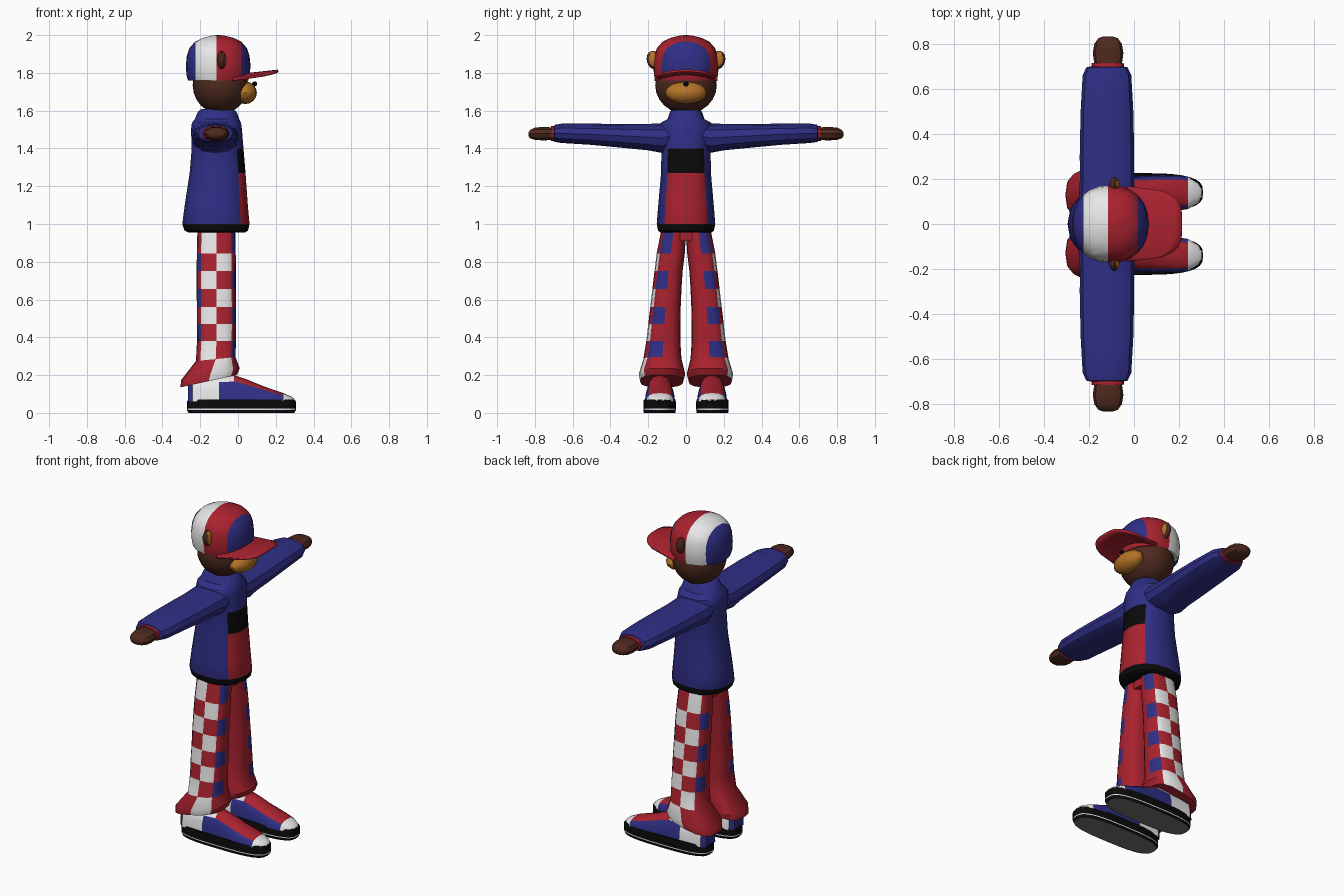
import bpy, bmesh
from math import cos, sin, pi, radians, copysign
from mathutils import Matrix, Vector

if "Cube" in bpy.data.objects:
    bpy.data.objects.remove(bpy.data.objects["Cube"])

COLOURS = {
    "blue": (0.028, 0.028, 0.24), "red": (0.40, 0.016, 0.028), "white": (0.8, 0.8, 0.8),
    "black": (0.003, 0.003, 0.003), "brown": (0.075, 0.022, 0.013),
    "orange": (0.46, 0.17, 0.02), "grey": (0.17, 0.17, 0.17)}
MATS = {}
for key, rgb in COLOURS.items():
    mat = bpy.data.materials.new(key)
    mat.use_nodes = True
    mat.diffuse_color = (*rgb, 1)
    bsdf = mat.node_tree.nodes["Principled BSDF"]
    bsdf.inputs["Base Color"].default_value = (*rgb, 1)
    bsdf.inputs["Roughness"].default_value = 0.8
    MATS[key] = mat


def finish(bm, name, rule, mirror=False, angle=35):
    """Turn bm into an object; rule is a colour or a function face -> colour."""
    bmesh.ops.recalc_face_normals(bm, faces=bm.faces[:])
    bm.faces.index_update()
    mesh = bpy.data.meshes.new(name)
    slots = []
    for f in bm.faces:
        colour = rule if isinstance(rule, str) else rule(f)
        if colour not in slots:
            slots.append(colour)
            mesh.materials.append(MATS[colour])
        f.material_index = slots.index(colour)
    bm.to_mesh(mesh)
    bm.free()
    obj = bpy.data.objects.new(name, mesh)
    bpy.context.collection.objects.link(obj)
    bpy.ops.object.select_all(action='DESELECT')
    obj.select_set(True)
    bpy.context.view_layer.objects.active = obj
    bpy.ops.object.shade_smooth_by_angle(angle=radians(angle))
    if mirror:
        mod = obj.modifiers.new("Mirror", 'MIRROR')
        mod.use_axis = (False, True, False)
    return obj


def oval(seg, ra, rb, n=2.0, span=2 * pi):
    """Rounded-box outline as (a, b) pairs."""
    power = lambda v: copysign(abs(v) ** (2 / n), v)
    return [(ra * power(cos(span * k / seg)), rb * power(sin(span * k / seg)))
            for k in range(seg)]


def loft(rings):
    """Skin closed rings; face index // ring size gives the row, % gives the column."""
    bm = bmesh.new()
    loops = [[bm.verts.new(p) for p in ring] for ring in rings]
    n = len(loops[0])
    for a, b in zip(loops, loops[1:]):
        for j in range(n):
            bm.faces.new((a[j], a[(j + 1) % n], b[(j + 1) % n], b[j]))
    bm.faces.new(loops[0])
    bm.faces.new(loops[-1])
    return bm


def ellipsoid(name, centre, radii, rule, mirror=False, seg=20, tilt=0):
    bm = bmesh.new()
    m = (Matrix.Translation(centre) @ Matrix.Rotation(tilt, 4, 'X')
         @ Matrix.Diagonal((*radii, 1)) @ Matrix.Rotation(pi / 2, 4, 'Y'))
    bmesh.ops.create_uvsphere(bm, u_segments=seg, v_segments=seg // 2, radius=1, matrix=m)
    bm.normal_update()
    return finish(bm, name, rule, mirror)


# Head
ellipsoid("head", (-0.093, 0, 1.735), (0.147, 0.163, 0.152), "brown", seg=24)
ellipsoid("muzzle", (0.038, 0, 1.695), (0.062, 0.11, 0.06), "orange", seg=16)
ellipsoid("nose", (0.088, 0, 1.742), (0.014, 0.014, 0.014), "black", seg=8)
ellipsoid("ears", (-0.087, 0.17, 1.868), (0.024, 0.038, 0.05),
          lambda f: "orange" if f.normal.x > 0.8 else "brown", True, 16, -0.25)

# Cap crown, cut along the panel borders
CROWN = [(1.76, .16), (1.79, .168), (1.84, .171), (1.89, .166), (1.93, .153),
         (1.965, .123), (1.985, .083), (1.997, .035), (2.0, .01)]
bm = loft([[(x - 0.105, y, z) for x, y in oval(24, r, r * 1.01, 2.2)] for z, r in CROWN])
for co, no in [((-0.225, 0, 0), (1, 0, 0)), ((-0.115, 0, 0), (1, 0, 0)),
               ((0.015, 0, 0), (1, 0, 0)), ((0, 0.135, 0), (0, 1, 0)),
               ((0, -0.135, 0), (0, 1, 0))]:
    bmesh.ops.bisect_plane(bm, geom=bm.verts[:] + bm.edges[:] + bm.faces[:],
                           plane_co=co, plane_no=no)


def crown_colour(f):
    c = f.calc_center_median()
    if c.x < -0.225:
        return "blue"
    if c.x < -0.115:
        return "white"
    return "blue" if c.x > 0.015 and abs(c.y) < 0.135 and c.z > 1.79 else "red"


finish(bm, "cap_crown", crown_colour)

# Cap brim, drooping at the sides
bm = bmesh.new()
bmesh.ops.create_grid(bm, x_segments=6, y_segments=16, size=1)
for v in bm.verts:
    u, w = (v.co.x + 1) / 2, v.co.y
    tip = -0.03 + 0.243 * max(0, 1 - abs(w) ** 4) ** 0.5
    x, y = -0.03 + u * (tip + 0.03), 0.167 * w
    v.co = (x, y, 1.788 + 0.11 * x - 0.8 * y * y)
bmesh.ops.remove_doubles(bm, verts=bm.verts[:], dist=0.0005)
brim = finish(bm, "cap_brim", "red")
solid = brim.modifiers.new("Thickness", 'SOLIDIFY')
solid.thickness = 0.012
solid.offset = 0

# Sweater body: z, centre x, radius x, radius y
BODY = [(.955, -.113, .15, .135), (.965, -.115, .168, .148), (1.0, -.117, .178, .155),
        (1.1, -.115, .167, .147), (1.27, -.108, .148, .132), (1.4, -.108, .137, .13),
        (1.5, -.114, .135, .148), (1.535, -.114, .13, .135), (1.555, -.111, .118, .098),
        (1.595, -.11, .102, .084), (1.61, -.11, .08, .068)]
bm = loft([[(cx + x, y, z) for x, y in oval(16, rx, ry, 2.3)] for z, cx, rx, ry in BODY])


def body_colour(f):
    row, col = divmod(f.index, 16)
    if row < 2 or f.index == 160:
        return "black"
    if col in (0, 1, 14, 15) and row < 5:
        return "black" if row == 4 else "red"
    return "blue"


finish(bm, "sweater_body", body_colour)


def limb(name, sections, cx, colour, seg):
    """Mirrored limb along y from sections (y, centre z, radius x, radius z)."""
    bm = loft([[(cx + x, y, cz + z) for x, z in oval(seg, rx, rz, 2.3)]
               for y, cz, rx, rz in sections])
    finish(bm, name, colour, True)


# Arms
limb("sleeves", [(.08, 1.465, .12, .07), (.13, 1.455, .125, .078), (.2, 1.46, .12, .07),
                 (.3, 1.465, .121, .065), (.5, 1.475, .117, .056), (.66, 1.48, .108, .051),
                 (.695, 1.48, .092, .045), (.7, 1.48, .07, .035)], -0.12, "blue", 12)
limb("cuffs", [(.68, 1.479, .074, .042), (.715, 1.479, .071, .04)], -0.117, "red", 12)
limb("hands", [(.7, 1.478, .06, .035), (.76, 1.478, .068, .037), (.8, 1.478, .061, .034),
               (.825, 1.476, .043, .023), (.833, 1.475, .02, .012)], -0.115, "brown", 10)

# Trousers: z, inner y, outer y, centre x, radius x, slope
LEG = [(.97, .0, .13, -.115, .1, 0), (.845, .006, .155, -.115, .103, 0),
       (.75, .018, .167, -.115, .104, 0), (.655, .024, .178, -.115, .104, 0),
       (.56, .028, .189, -.114, .104, 0), (.47, .03, .2, -.114, .104, 0),
       (.38, .03, .21, -.114, .103, 0), (.285, .024, .226, -.118, .105, .1),
       (.205, .004, .25, -.146, .155, .2), (.168, .014, .243, -.155, .15, .22)]
bm = loft([[(cx + x, (a + b) / 2 + y, z + slope * x) for x, y in oval(16, rx, (b - a) / 2, 2.8)]
           for z, a, b, cx, rx, slope in LEG])


def leg_colour(f):
    row, col = divmod(f.index, 16)
    odd = row % 2 == 1
    if row > 6:
        return "white" if col in (2, 3) and row < 9 else "red"
    if col in (0, 1, 6, 7):
        return "blue" if odd == (col > 5) else "red"
    if col in (2, 3, 4, 5):
        return "white" if odd == (col < 4) else "red"
    return "red"


finish(bm, "trouser_legs", leg_colour, True)
bm = loft([[(x - 0.115, y, z) for x, y in oval(16, .095, ry, 2.5)]
           for z, ry in [(.91, .06), (.93, .11), (.97, .12)]])
finish(bm, "trouser_hips", "red")

# Shoe uppers: x, half width, top height
UPPER = [(-.265, .045, .165), (-.24, .065, .19), (-.1, .072, .195), (-.02, .073, .2),
         (.04, .076, .18), (.12, .08, .147), (.18, .08, .125), (.24, .072, .105),
         (.285, .045, .085), (.3, .02, .072)]
rings = []
for x, w, top in UPPER:
    arc = oval(8, w, top - 0.06, 2.5, pi) + [(-w, 0)]
    rings.append([(x, 0.138 + y, 0.06 + z) for y, z in arc])
bm = loft(rings)


def shoe_colour(f):
    row, col = divmod(f.index, 9)
    top = 2 <= col <= 5
    if row == 1 or row >= 7 and f.index != 81:
        return "white"
    if row == 2:
        return "white" if top else "blue"
    return "red" if top and row > 2 and f.index != 81 else "blue"


finish(bm, "shoe_uppers", shoe_colour, True)

# Shoe soles with a thin pale welt line
SOLE = [(0, .97), (.016, 1), (.022, 1), (.06, 1), (.07, .97)]
bm = loft([[(0.018 + x, 0.14 + y, z) for x, y in oval(32, .289 * s, .086 * s, 3)]
           for z, s in SOLE])


def sole_colour(f):
    if f.index == 128:
        return "grey"
    return "white" if f.index // 32 == 1 else "black"


finish(bm, "shoe_soles", sole_colour, True)
